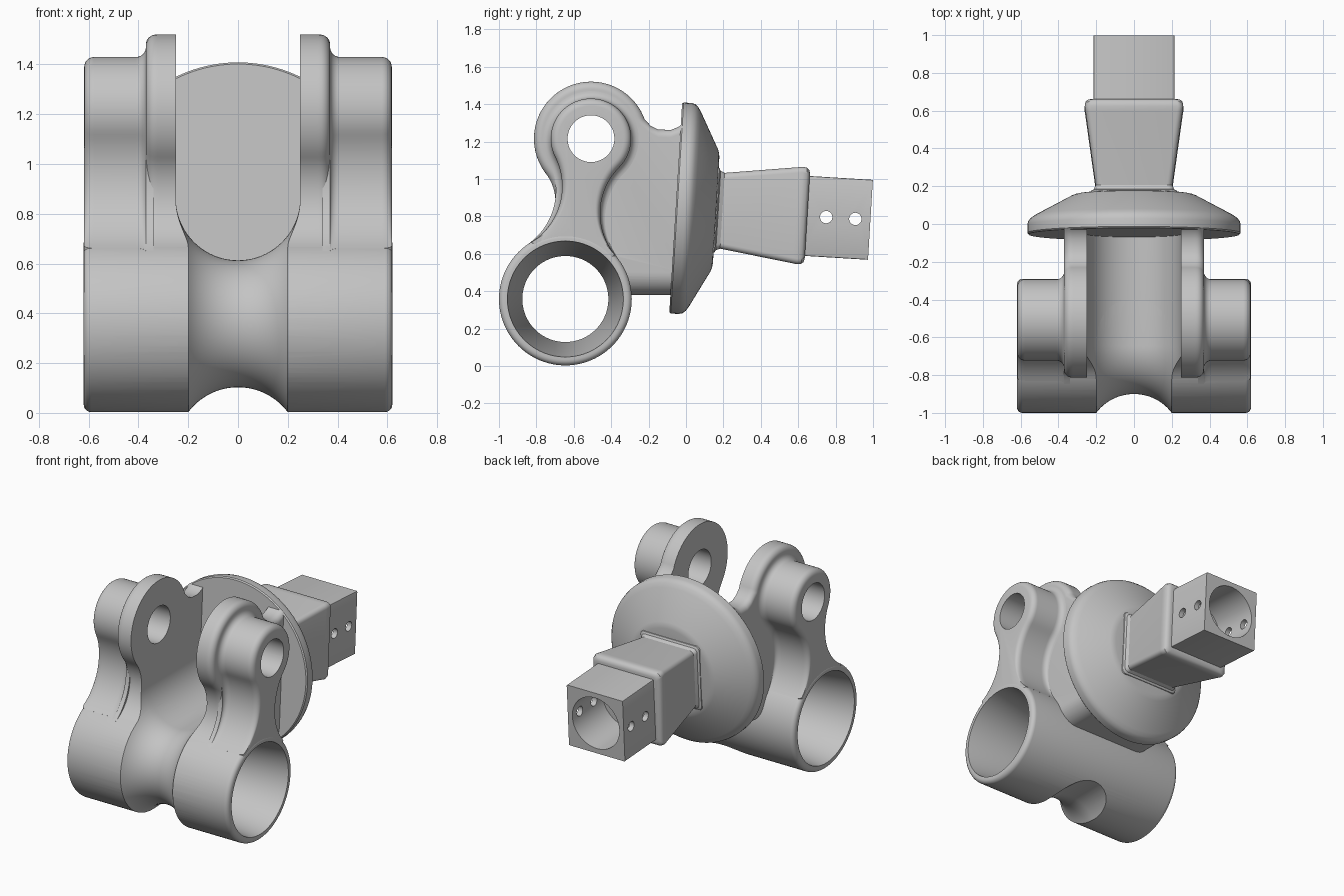
import bpy, bmesh, math
from math import sin, cos, pi, sqrt, atan2
from mathutils import Matrix, Vector

cube = bpy.data.objects.get("Cube")
if cube:
    bpy.data.objects.remove(cube, do_unlink=True)

grey = bpy.data.materials.new("satin grey")
grey.use_nodes = True
grey.diffuse_color = (0.55, 0.55, 0.55, 1)
grey.node_tree.nodes["Principled BSDF"].inputs["Base Color"].default_value = grey.diffuse_color

# Tilted frame of the flange and shaft
TILT = Matrix.Translation((0, -0.055, 0.845)) @ Matrix.Rotation(math.radians(-3.5), 4, 'X')
EYE, TUBE = (-0.508, 1.215), (-0.645, 0.358)
TUBE_R, CHANNEL = 0.355, 0.25


def across(u, v, w):
    return Vector((w, u, v))


def along(u, v, w):
    return TILT @ Vector((u, w, v))


def cross_tilted(u, v, w):
    return TILT @ Vector((w, u, v))


def around_tube(u, v, w):
    """Path straight over the tube, round its front, then straight out below."""
    y, z = TUBE
    if w > 0:
        return Vector((u, y + w, z + v))
    if w >= -pi:
        return Vector((u, y + v * sin(w), z + v * cos(w)))
    return Vector((u, y - w - pi, z - v))


def arc(c, r, a0, a1, n=24):
    return [(c[0] + r * cos(a0 + (a1 - a0) * i / n), c[1] + r * sin(a0 + (a1 - a0) * i / n))
            for i in range(n + 1)]


def circle(r, c=(0, 0), n=96):
    return arc(c, r, 0, 2 * pi, n)[:-1]


def rounded_square(h, r, n=5):
    k = h - r
    pts = []
    for i, (a, b) in enumerate(((k, k), (-k, k), (-k, -k), (k, -k))):
        pts += arc((a, b), r, i * pi / 2, (i + 1) * pi / 2, n)
    return pts


def loft(name, layers, place, ring=False):
    """Skin a row of (position, outline) layers; ring joins the last to the first."""
    bm = bmesh.new()
    rows = [[bm.verts.new(place(u, v, w)) for u, v in pts] for w, pts in layers]
    for a, b in zip(rows, rows[1:] + rows[:1] if ring else rows[1:]):
        for i in range(len(a)):
            bm.faces.new((a[i - 1], a[i], b[i], b[i - 1]))
    if not ring:
        bm.faces.new(rows[0])
        bm.faces.new(rows[-1])
    bmesh.ops.recalc_face_normals(bm, faces=bm.faces)
    mesh = bpy.data.meshes.new(name)
    bm.to_mesh(mesh)
    bm.free()
    mesh.materials.append(grey)
    ob = bpy.data.objects.new(name, mesh)
    bpy.context.collection.objects.link(ob)
    return ob


def finish(ob, cutters=()):
    bpy.ops.object.select_all(action='DESELECT')
    ob.select_set(True)
    bpy.context.view_layer.objects.active = ob
    for c in cutters:
        mod = ob.modifiers.new("cut", 'BOOLEAN')
        mod.operation, mod.solver, mod.object = 'DIFFERENCE', 'EXACT', c
        bpy.ops.object.modifier_apply(modifier=mod.name)
    bpy.ops.object.shade_smooth_by_angle(angle=math.radians(32))


def blend(r, R, side):
    """Arc of radius R from the eye circle r to the tube, on the front (1) or back (-1)."""
    c1, c2 = Vector(EYE), Vector(TUBE)
    d = (c2 - c1).length
    e = (c2 - c1) / d
    a = ((r + R) ** 2 - (TUBE_R + R) ** 2 + d * d) / (2 * d)
    h = sqrt((r + R) ** 2 - a * a)
    p = c1 + e * a + Vector((e.y, -e.x)) * h * side
    a0, a1 = [atan2((c - p).y, (c - p).x) for c in (c1, c2)]
    if side < 0:
        a0, a1 = a0 % (2 * pi), a1 % (2 * pi)
    touch = atan2((p - c1).y, (p - c1).x)
    return arc(p, R, a0, a1), touch


def body_outline(d):
    """Side outline of body and arms, grown by d."""
    r = 0.305 + d
    front, touch = blend(r, 0.245, 1)
    pts = [(-0.02, 0.38)]
    pts += [(u, v + d) for u, v in ((-0.02, 1.295), (-0.04, 1.278), (-0.08, 1.262),
                                    (-0.15, 1.264), (-0.19, 1.285))]
    pts += arc(EYE, r, math.radians(20), touch % (2 * pi), 48) + front[1:]
    return pts + [(-0.74, 0.56), (-0.645, 0.38)]


def web_outline(d):
    """Side outline of boss and web, grown by d."""
    r = 0.215 + d
    front, touch_f = blend(r, 0.35, 1)
    back, touch_b = blend(r, 0.35, -1)
    pts = arc(EYE, r, touch_b, touch_f % (2 * pi), 48) + front[1:]
    return pts + [(-0.78, 0.45), (-0.5, 0.42)] + back[:0:-1]


# Cutters: tube bore, pin hole, channel between the arms and round the tube
bore = loft("bore_cutter", [(x, circle(0.235 + 0.129 * abs(x), TUBE)) for x in (-0.7, 0, 0.7)], across)
pin = loft("pin_cutter", [(x, circle(0.125, EYE, 64)) for x in (-0.8, 0.8)], across)
u_shape = arc((0, 0.505), CHANNEL, pi, 2 * pi, 40) + [(CHANNEL, 1.5), (-CHANNEL, 1.5)]
path = [0.85] + [-pi * i / 48 for i in range(49)] + [-pi - 0.5]
channel = loft("channel_cutter", [(w, u_shape) for w in path], around_tube)

# Cross tube with a bore that narrows to the middle
wall = [(-0.62, 0.31), (-0.62, 0.325)]
wall += [(-0.59 - 0.03 * cos(i * pi / 10), 0.325 + 0.03 * sin(i * pi / 10)) for i in range(1, 6)]
wall += [(-x, r) for x, r in reversed(wall)] + [(0, 0.23)]
tube = loft("cross_tube", [(x, circle(r, TUBE)) for x, r in wall], across, ring=True)
finish(tube, [channel])

# Body with two arms, rounded at the outer edges and underneath
EDGE, BELLY, HALF = 0.04, 0.12, 0.37
half = []
for i in range(13):
    s = sin(i * pi / 24)
    x = HALF - BELLY + BELLY * s
    t = max(0, x - HALF + EDGE)
    low = 0.38 + BELLY * (1 - sqrt(max(0, 1 - s * s)))
    pts = body_outline(sqrt(max(0, EDGE ** 2 - t * t)) - EDGE)
    half.append((x, [(u, max(v, low)) for u, v in pts]))
body = loft("body_and_arms", [(-x, p) for x, p in reversed(half)] + half, across)
finish(body, (channel, bore, pin))

# Pin bosses with webs running down to the tube
steps = [(0.34, 0.04)]
steps += [(0.41 - 0.04 * cos(i * pi / 12), 0.04 - 0.04 * sin(i * pi / 12)) for i in range(7)]
steps += [(0.578 + 0.04 * sin(i * pi / 12), 0.04 * cos(i * pi / 12) - 0.04) for i in range(7)]
for label, s in (("left", 1), ("right", -1)):
    boss = loft(label + "_boss_and_web", [(s * x, web_outline(d)) for x, d in steps], across)
    finish(boss, (bore, pin))

# Flange disc with a coned back
disc = [(0, 0.558), (0.008, 0.565), (0.05, 0.565), (0.07, 0.56), (0.088, 0.545), (0.104, 0.52),
        (0.205, 0.33), (0.212, 0.312), (0.216, 0.29), (0.218, 0.2)]
finish(loft("flange", [(t, circle(r)) for t, r in disc], along))

# Flared square neck
neck = [(0.18, 0.236), (0.221, 0.226), (0.228, 0.213), (0.25, 0.203), (0.64, 0.257), (0.665, 0.261),
        (0.688, 0.257), (0.7, 0.247), (0.705, 0.23)]
finish(loft("square_neck", [(t, rounded_square(h, 0.03)) for t, h in neck], along))

# Square socket with a round bore and two cross holes
socket = loft("square_socket", [(t, rounded_square(0.214, 0.006, 2)) for t in (0.66, 1.043)], along)
socket_bore = loft("socket_cutter", [(t, circle(0.18)) for t in (0.71, 1.2)], along)
holes = [loft("hole_cutter", [(x, circle(0.033, (t, 0), 32)) for x in (-0.4, 0.4)], cross_tilted)
         for t in (0.806, 0.962)]
finish(socket, [socket_bore] + holes)

for helper in [bore, pin, channel, socket_bore] + holes:
    bpy.data.objects.remove(helper, do_unlink=True)
